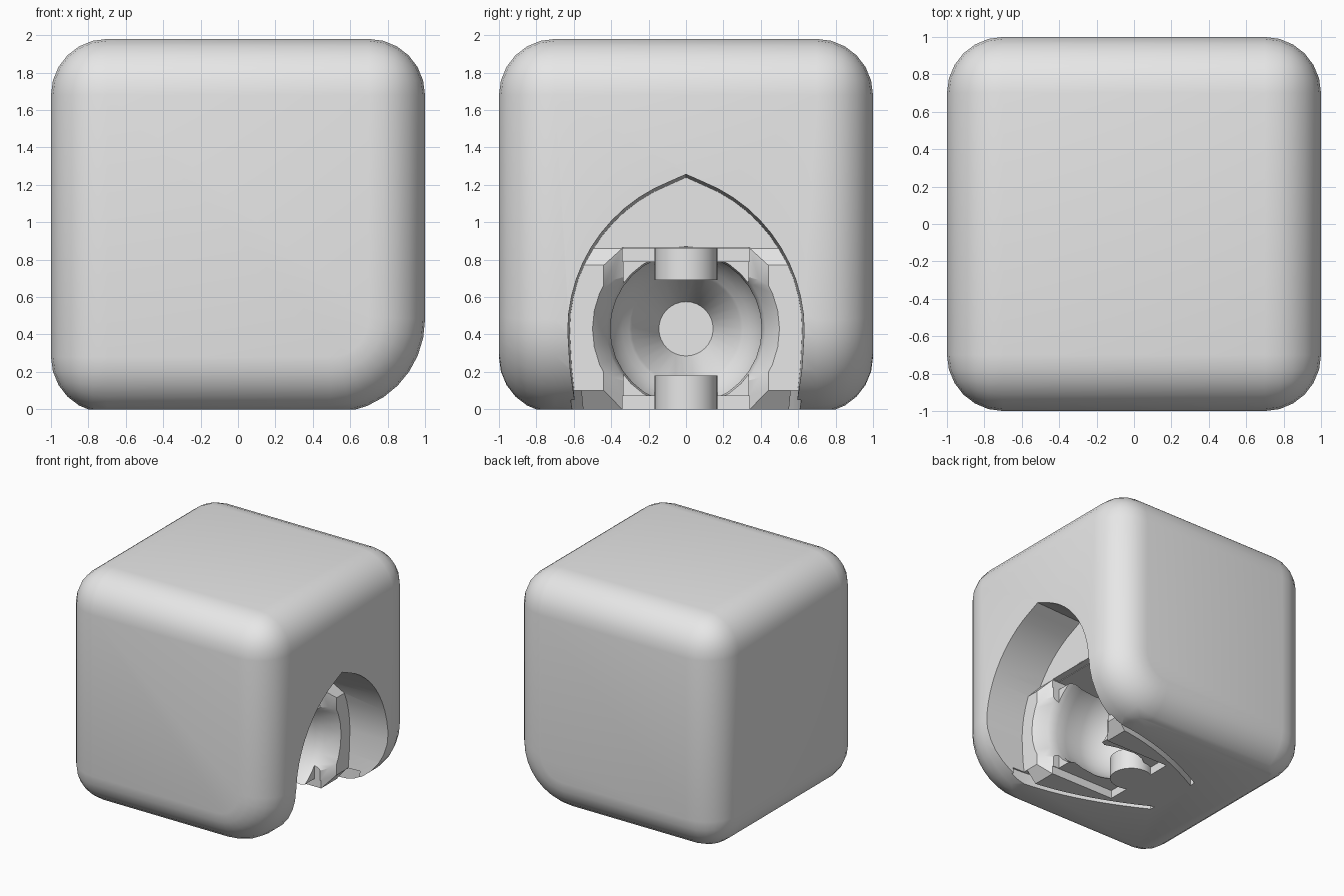
import bpy, bmesh, math
from mathutils import Matrix, Vector

cube = bpy.data.objects.get("Cube")
if cube:
    bpy.data.objects.remove(cube)

grey = bpy.data.materials.new("light_grey")
grey.use_nodes = True
grey.diffuse_color = (0.8, 0.8, 0.8, 1)
grey.node_tree.nodes["Principled BSDF"].inputs["Base Color"].default_value = (0.8, 0.8, 0.8, 1)

MID = 0.43  # height of the socket axis


def finish(bm, name):
    bmesh.ops.recalc_face_normals(bm, faces=bm.faces)
    mesh = bpy.data.meshes.new(name)
    bm.to_mesh(mesh)
    bm.free()
    mesh.materials.append(grey)
    obj = bpy.data.objects.new(name, mesh)
    bpy.context.collection.objects.link(obj)
    return obj


def prism(name, points, axis, low, high, taper=1.0):
    """Extrude an outline along an axis; taper scales the low end about MID."""
    bm = bmesh.new()
    rings = []
    for depth, s in ((low, taper), (high, 1.0)):
        ring = []
        for a, b in points:
            if s != 1.0:
                a, b = a * s, MID + (b - MID) * s
            co = {"x": (depth, a, b), "y": (a, depth, b), "z": (a, b, depth)}[axis]
            ring.append(bm.verts.new(co))
        rings.append(ring)
        bm.faces.new(ring)
    n = len(points)
    for i in range(n):
        j = (i + 1) % n
        bm.faces.new((rings[0][i], rings[0][j], rings[1][j], rings[1][i]))
    return finish(bm, name)


def cylinder(name, radius, x, low, high):
    ring = [(x + radius * math.cos(t * math.tau / 24), radius * math.sin(t * math.tau / 24))
            for t in range(24)]
    return prism(name, ring, "z", low, high)


def combine(target, tool, operation):
    mod = target.modifiers.new(operation.lower(), "BOOLEAN")
    mod.operation = operation
    mod.solver = "EXACT"
    mod.object = tool
    bpy.context.view_layer.objects.active = target
    bpy.ops.object.modifier_apply(modifier=mod.name)
    bpy.data.objects.remove(tool)


def sides(points):
    """Close a half outline by mirroring it across its second axis."""
    return points + [(-a, b) for a, b in reversed(points) if a > 0]


# Rounded body with a larger radius on the lower edge of the open side
bm = bmesh.new()
bmesh.ops.create_cube(bm, size=2, matrix=Matrix.Translation((0, 0, 0.98)))
lower = [e for e in bm.edges if all(v.co.x > 0 and v.co.z < 0.5 for v in e.verts)]
bmesh.ops.bevel(bm, geom=lower, offset=0.5, segments=8, profile=0.5,
                affect="EDGES", clamp_overlap=False)
bm.normal_update()
sharp = [e for e in bm.edges if e.calc_face_angle(0) > 1]
bmesh.ops.bevel(bm, geom=sharp, offset=0.3, segments=6, profile=0.5,
                affect="EDGES", clamp_overlap=False)
body = finish(bm, "rounded_body")

# Pointed arch recess
radius, shift = 0.86, 0.225
arch = [(0.6, -0.2), (0.6, 0.0), (0.625, 0.22)]
for i in range(13):
    t = i / 12 * math.acos(shift / radius)
    arch.append((max(0, radius * math.cos(t) - shift), 0.42 + radius * math.sin(t)))
arch[-1] = (0, 1.26)
combine(body, prism("arch_cutter", sides(arch), "x", 0.56, 1.1, 0.975), "DIFFERENCE")

# Raised socket plate with sloped top and bottom
plate = [(0.45, -0.03), (0.536, -0.03), (0.64, 0.1), (0.64, 0.77), (0.56, 0.86), (0.45, 0.86)]
combine(body, prism("socket_plate", plate, "y", -0.63, 0.63), "UNION")

# Socket: flared mouth, ball seat and funnel, turned about the x axis
profile = [(0.7, 0), (0.7, 0.53), (0.64, 0.5), (0.54, 0.425), (0.46, 0.405), (0.36, 0.42)]
for i in range(7):
    t = math.radians(90 + i * 7.5)
    profile.append((0.2 + 0.43 * math.cos(t), 0.43 * math.sin(t)))
profile += [(-0.12, 0.29), (-0.45, 0.145), (-0.45, 0)]
bm = bmesh.new()
verts = [bm.verts.new((x, 0, MID + r)) for x, r in profile]
edges = [bm.edges.new(pair) for pair in zip(verts, verts[1:])]
bmesh.ops.spin(bm, geom=verts + edges, cent=(0, 0, MID), axis=(1, 0, 0),
               angle=math.tau, steps=32)
bmesh.ops.remove_doubles(bm, verts=bm.verts, dist=0.0005)
combine(body, finish(bm, "socket_cutter"), "DIFFERENCE")

# Notches above and below the ball seat, with a flared entry
for low, high in ((-0.1, 0.07), (0.79, 0.86)):
    notch = [(-0.05, -0.34), (0.6, -0.34), (0.6, 0.34), (-0.05, 0.34)]
    combine(body, prism("notch_cutter", notch, "z", low, high), "DIFFERENCE")
flare = [(0.5, -0.335), (0.555, -0.335), (0.64, -0.44), (0.7, -0.5),
         (0.7, 0.5), (0.64, 0.44), (0.555, 0.335), (0.5, 0.335)]
combine(body, prism("flare_cutter", flare, "z", -0.1, 0.865), "DIFFERENCE")

# Rounded locating lugs in the notches
for low, high in ((-0.04, 0.18), (0.69, 0.92)):
    combine(body, cylinder("lug", 0.168, 0.03, low, high), "UNION")

# Curved grooves in the underside
for side in (-1, 1):
    outer, inner = [], []
    for i in range(11):
        t = i / 10
        x = 0.75 - 1.15 * t
        y = 0.615 - 0.345 * t ** 1.8
        outer.append((x, side * y))
        inner.append((x, side * (y - 0.05)))
    combine(body, prism("groove_cutter", outer + inner[::-1], "z", -0.1, 0.1), "DIFFERENCE")

# Flat underside
base = [(-1.5, -1.5), (1.5, -1.5), (1.5, 1.5), (-1.5, 1.5)]
combine(body, prism("base_cutter", base, "z", -0.5, 0.0), "DIFFERENCE")

bpy.ops.object.select_all(action="DESELECT")
body.select_set(True)
bpy.context.view_layer.objects.active = body
bpy.ops.object.shade_smooth_by_angle(angle=math.radians(30))
